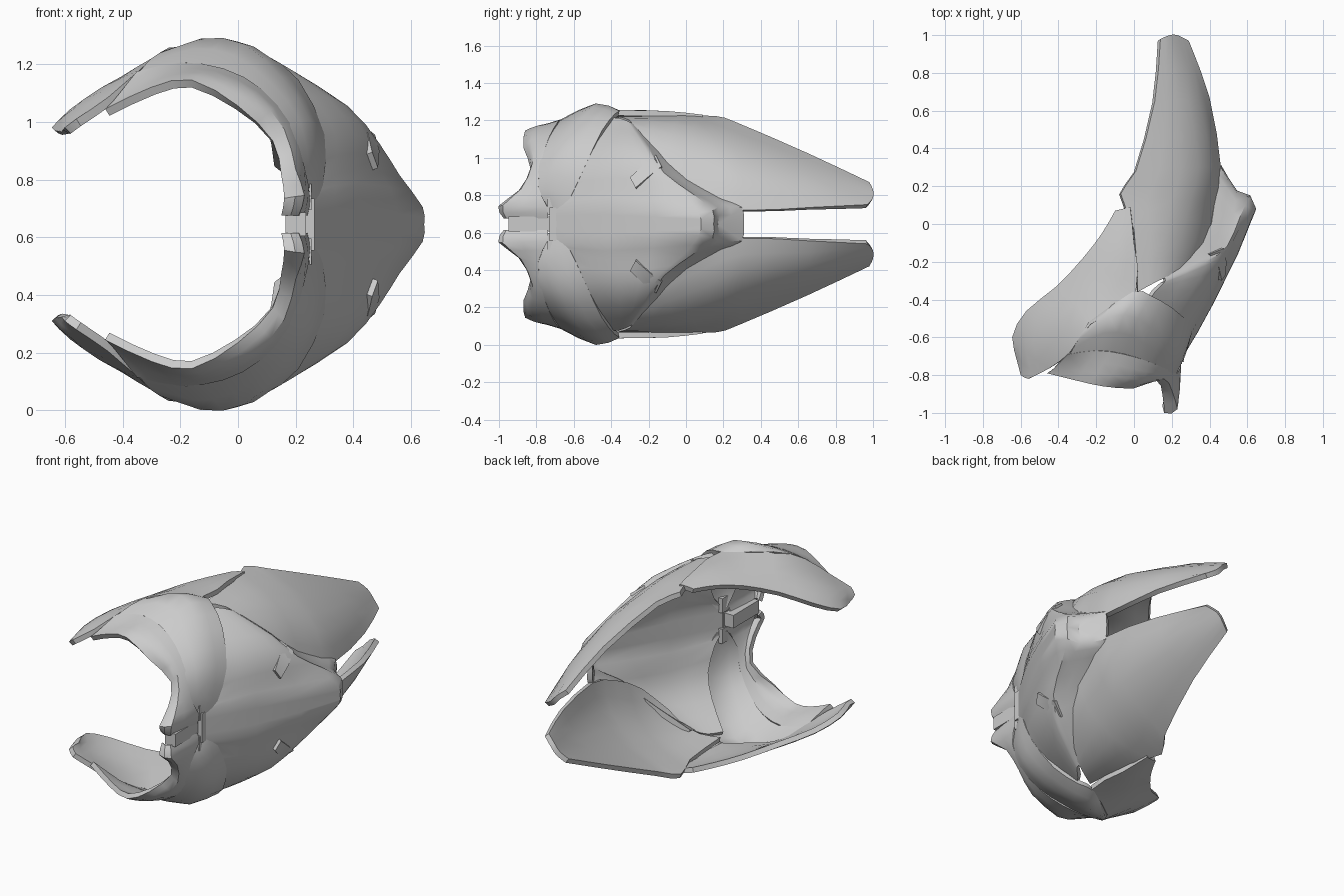
import bpy, bmesh
from mathutils import Vector

MID = 0.645                       # height of the symmetry plane
CORE = Vector((-0.15, -0.2, 0))   # rough centre that every shell curves around


def spline(pts, n):
    """Catmull-Rom resampling of a point row, n steps per span."""
    out = []
    for i in range(len(pts) - 1):
        b, c = pts[i], pts[i + 1]
        a = pts[i - 1] if i else b * 2 - c
        d = pts[i + 2] if i + 2 < len(pts) else c * 2 - b
        for k in range(n):
            t = k / n
            out.append(b + (c - a) * t * 0.5 + (a * 2 - b * 5 + c * 4 - d) * t * t * 0.5
                       + (b * 3 - a - c * 3 + d) * t ** 3 * 0.5)
    return out + [pts[-1]]


def shell(name, rows, thick=0.03, n=2):
    """Skin rows of (x, y, height above mid plane), mirror, thicken inward."""
    grid = [spline([Vector(p) for p in r], n) for r in rows]
    cols = [spline(list(c), n) for c in zip(*grid)]
    bm = bmesh.new()
    v = [[bm.verts.new(p) for p in c] for c in cols]
    for i in range(len(v) - 1):
        for j in range(len(v[0]) - 1):
            bm.faces.new((v[i][j], v[i + 1][j], v[i + 1][j + 1], v[i][j + 1]))
    bm.normal_update()
    if sum(f.normal.dot(f.calc_center_median() - CORE) * f.calc_area() for f in bm.faces) < 0:
        bmesh.ops.reverse_faces(bm, faces=bm.faces)
    finish(name, bm, thick)


def finish(name, bm, thick=0):
    """Mirror across the mid plane, add thickness and shade."""
    me = bpy.data.meshes.new(name)
    bm.to_mesh(me)
    bm.free()
    ob = bpy.data.objects.new(name, me)
    ob.location.z = MID
    bpy.context.collection.objects.link(ob)
    bpy.ops.object.select_all(action='DESELECT')
    ob.select_set(True)
    bpy.context.view_layer.objects.active = ob
    m = ob.modifiers.new("mirror", 'MIRROR')
    m.use_axis = (False, False, True)
    m.merge_threshold = 0.002
    bpy.ops.object.modifier_apply(modifier=m.name)
    if thick:
        s = ob.modifiers.new("solid", 'SOLIDIFY')
        s.thickness = thick
        s.offset = -1
        bpy.ops.object.modifier_apply(modifier=s.name)
    bpy.ops.object.shade_smooth_by_angle(angle=0.6)


# Side plate: rows run front to back, from the mid plane outward,
# with both ends tucked under the collar and the wings
shell("side_plate", [
    [(.255, -.71, 0), (.42, -.42, 0), (.645, .08, 0), (.55, .17, 0), (.46, .31, 0)],
    [(.26, -.70, .09), (.42, -.42, .10), (.64, .07, .06), (.54, .17, .09), (.46, .30, .09)],
    [(.27, -.65, .15), (.41, -.40, .19), (.56, -.02, .17), (.53, .06, .155), (.43, .19, .14)],
    [(.275, -.59, .30), (.40, -.36, .31), (.49, -.15, .28), (.475, -.10, .27), (.41, 0, .24)],
    [(.20, -.53, .44), (.31, -.35, .44), (.38, -.22, .41), (.36, -.19, .405), (.31, -.12, .37)],
    [(.06, -.44, .57), (.11, -.36, .568), (.16, -.31, .55), (.165, -.29, .54), (.16, -.24, .52)],
], n=2)

# Rear wings: rows run across, from the tail tip forward
shell("rear_wing", [
    [(.29, .97, .105), (.23, 1.0, .14), (.19, 1.0, .185), (.14, .98, .225)],
    [(.40, .67, .09), (.34, .66, .21), (.23, .65, .31), (.11, .65, .38)],
    [(.46, .30, .075), (.41, .30, .25), (.25, .30, .42), (.01, .28, .54)],
    [(.44, .10, .13), (.37, .12, .33), (.20, .13, .49), (-.07, .16, .578)],
    [(.40, -.10, .25), (.32, -.09, .41), (.17, -.06, .535), (0, -.03, .58)],
    [(.30, -.23, .41), (.23, -.26, .49), (.13, -.30, .555), (.02, -.36, .575)],
])

# Hooked arms reaching round to the open side
shell("hook_arm", [
    [(-.10, .07, .57), (-.06, .08, .58), (-.02, .09, .585)],
    [(-.17, -.05, .565), (-.08, -.10, .60), (0, -.10, .605)],
    [(-.27, -.18, .54), (-.13, -.25, .60), (.01, -.36, .61)],
    [(-.41, -.33, .48), (-.31, -.42, .555), (-.23, -.53, .61)],
    [(-.57, -.46, .40), (-.48, -.55, .47), (-.34, -.68, .535)],
    [(-.645, -.60, .335), (-.57, -.68, .40), (-.45, -.765, .44)],
    [(-.61, -.74, .32), (-.60, -.80, .335), (-.56, -.82, .365)],
])

# Front collar band: rows run front edge to back edge, hinge to crown
shell("front_collar", [
    [(.24, -.73, .07), (.26, -.70, .07), (.275, -.67, .07)],
    [(.22, -.80, .20), (.27, -.70, .18), (.295, -.62, .14)],
    [(.18, -.78, .34), (.25, -.67, .36), (.30, -.54, .31)],
    [(.08, -.74, .46), (.15, -.60, .51), (.21, -.45, .50)],
    [(-.05, -.69, .53), (.02, -.50, .625), (.09, -.38, .59)],
    [(-.18, -.67, .56), (-.13, -.49, .643), (-.01, -.36, .61)],
    [(-.34, -.69, .53), (-.30, -.62, .575), (-.24, -.52, .612)],
])

# Inner rim stepping forward out of the collar
shell("inner_rim", [
    [(.15, -.96, .03), (.21, -.96, .03), (.24, -.74, .03)],
    [(.16, -1.0, .09), (.23, -.98, .10), (.25, -.74, .09)],
    [(.15, -.90, .17), (.20, -.88, .19), (.23, -.79, .20)],
    [(.12, -.83, .29), (.16, -.82, .33), (.18, -.77, .35)],
    [(0, -.87, .41), (.05, -.83, .45), (.08, -.73, .47)],
    [(-.16, -.86, .50), (-.12, -.80, .525), (-.05, -.69, .54)],
    [(-.30, -.83, .475), (-.27, -.78, .505), (-.20, -.67, .56)],
    [(-.46, -.79, .40), (-.43, -.77, .43), (-.35, -.69, .53)],
])

# Small clip tabs over the plate and wing seam
shell("clip_tab", [
    [(.465, -.30, .25), (.45, -.23, .315), (.40, -.16, .37)],
    [(.485, -.27, .195), (.49, -.20, .255), (.475, -.13, .31)],
], thick=0.02, n=1)


def box(name, lo, hi):
    bm = bmesh.new()
    for v in bmesh.ops.create_cube(bm, size=1)["verts"]:
        v.co = Vector([hi[i] if v.co[i] > 0 else lo[i] for i in range(3)])
    finish(name, bm)


# Hinge joining the two halves at the front: half block meeting at the mid plane, and lugs
box("hinge_block", (.165, -.95, 0), (.235, -.70, .04))
box("hinge_plate", (.225, -.73, 0), (.265, -.69, .09))
box("hinge_lug", (.22, -.74, .05), (.255, -.67, .14))
